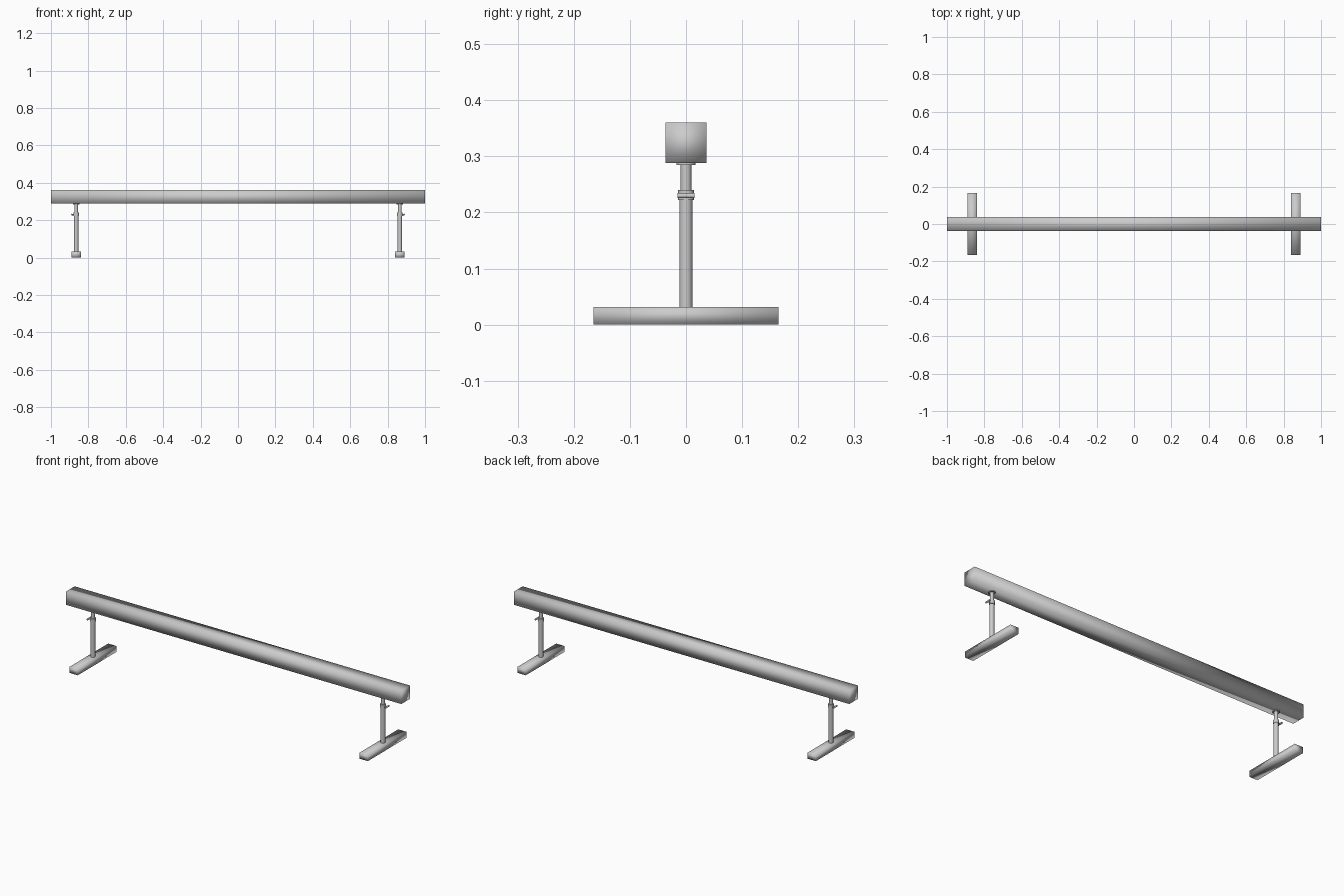
import bpy
import math

if "Cube" in bpy.data.objects:
    bpy.data.objects.remove(bpy.data.objects["Cube"])

FOOT_X = 0.865


def finish(obj, name, angle=None):
    obj.name = name
    if angle is None:
        bpy.ops.object.shade_smooth()
    else:
        bpy.ops.object.shade_smooth_by_angle(angle=math.radians(angle))
    return obj


def box(name, centre, size):
    bpy.ops.mesh.primitive_cube_add(size=1, location=centre)
    obj = bpy.context.object
    obj.scale = size
    bpy.ops.object.transform_apply(location=False, rotation=False, scale=True)
    return finish(obj, name)


def rod(name, centre, radius, length, axis="Z", sides=24):
    rot = {"X": (0, math.pi / 2, 0), "Y": (math.pi / 2, 0, 0), "Z": (0, 0, 0)}[axis]
    bpy.ops.mesh.primitive_cylinder_add(vertices=sides, radius=radius, depth=length,
                                        location=centre, rotation=rot)
    return finish(bpy.context.object, name, 40)


def upright(name, x, z0, z1, radius):
    return rod(name, (x, 0, (z0 + z1) / 2), radius, z1 - z0)


# Long square rail
box("rail", (0, 0, 0.324), (2.0, 0.073, 0.072))

# Adjustable stands, one near each end, clamps facing outward
for side, label in ((-1, "left"), (1, "right")):
    x = side * FOOT_X
    box(f"{label}_foot", (x, 0, 0.016), (0.05, 0.33, 0.032))
    upright(f"{label}_outer_post", x, 0.031, 0.225, 0.0115)
    upright(f"{label}_inner_post", x, 0.22, 0.287, 0.0095)
    upright(f"{label}_collar", x, 0.222, 0.240, 0.014)
    upright(f"{label}_top_plate", x, 0.2845, 0.289, 0.017)
    # Clamp screw with cross handle
    rod(f"{label}_clamp_screw", (x + side * 0.016, 0, 0.230), 0.004, 0.018, "X", 16)
    rod(f"{label}_clamp_handle", (x + side * 0.024, 0, 0.230), 0.0045, 0.03, "Y", 16)
